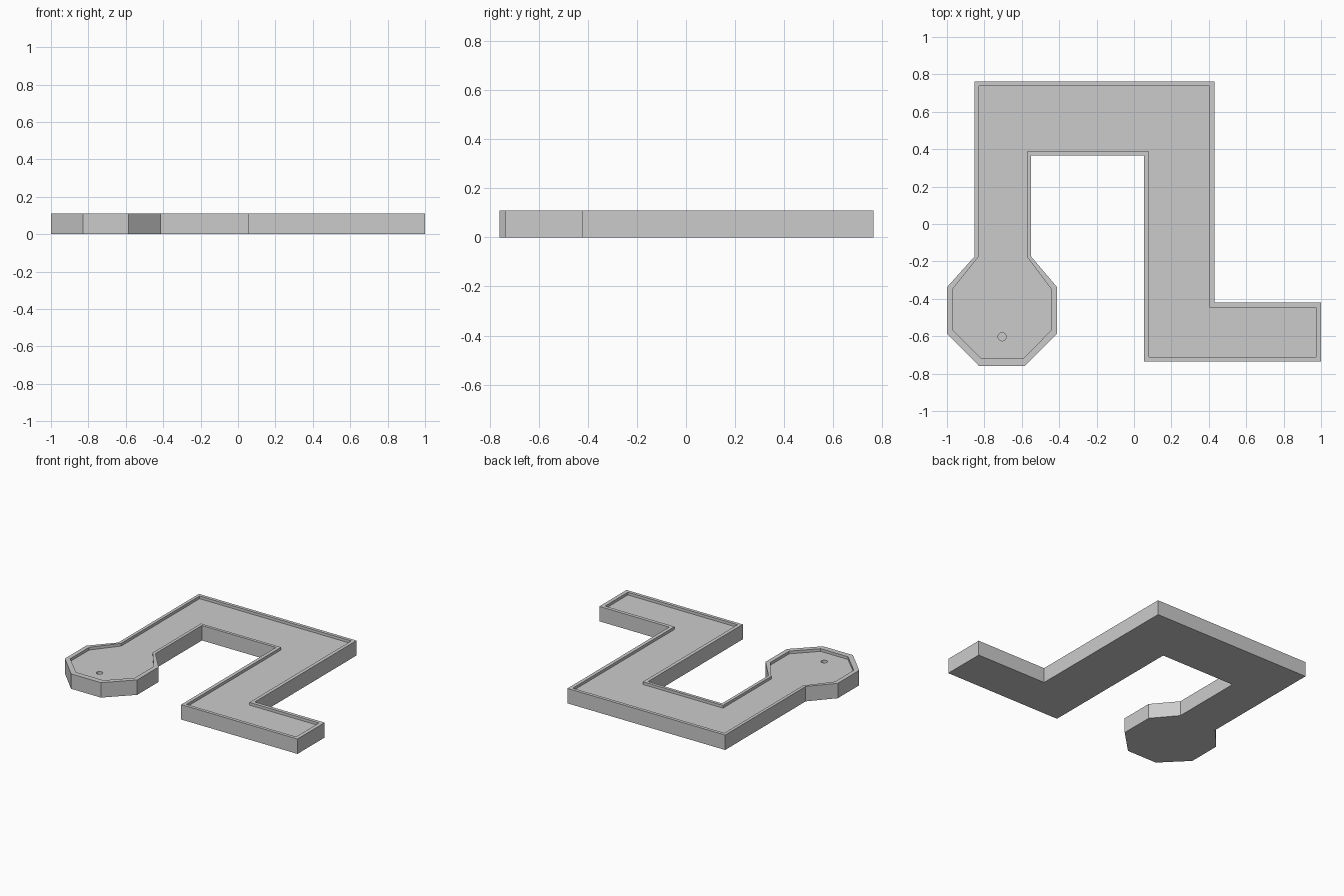
import bpy, bmesh

if "Cube" in bpy.data.objects:
    bpy.data.objects.remove(bpy.data.objects["Cube"])

HEIGHT, FLOOR, HOLE_BOTTOM = 0.11, 0.09, 0.045

# Outer edge of the curb and its inner edge, matched corner for corner
outer = [(-.853, .763), (.431, .763), (.431, -.42), (1, -.42), (1, -.736), (.053, -.736),
         (.053, .366), (-.55, .366), (-.55, -.174), (-.411, -.338), (-.411, -.586),
         (-.585, -.76), (-.828, -.76), (-1, -.586), (-1, -.338), (-.853, -.174)]
inner = [(-.83, .739), (.405, .739), (.405, -.446), (.972, -.446), (.972, -.712), (.079, -.712),
         (.079, .388), (-.573, .388), (-.573, -.174), (-.443, -.348), (-.443, -.568),
         (-.593, -.72), (-.815, -.72), (-.969, -.568), (-.969, -.348), (-.83, -.174)]

# Course: solid winding tray with a raised curb around a sunken floor
bm = bmesh.new()
rings = [[bm.verts.new((x, y, z)) for x, y in pts]
         for pts, z in ((outer, 0), (outer, HEIGHT), (inner, HEIGHT), (inner, FLOOR))]
for a, b in zip(rings, rings[1:]):
    for i in range(len(a)):
        j = (i + 1) % len(a)
        bm.faces.new((a[i], a[j], b[j], b[i]))
bm.faces.new(rings[0])
bm.faces.new(rings[-1])
bmesh.ops.recalc_face_normals(bm, faces=bm.faces)
mesh = bpy.data.meshes.new("course")
bm.to_mesh(mesh)
bm.free()
course = bpy.data.objects.new("course", mesh)
bpy.context.collection.objects.link(course)

# Cup: small blind hole cut in the floor of the octagonal end
depth = 0.2
bpy.ops.mesh.primitive_cylinder_add(vertices=16, radius=0.022, depth=depth,
                                    location=(-.705, -.603, HOLE_BOTTOM + depth / 2))
cutter = bpy.context.object
cutter.name = "cup_cutter"
cutter.hide_render = True
cutter.display_type = 'WIRE'
cut = course.modifiers.new("cup", 'BOOLEAN')
cut.operation = 'DIFFERENCE'
cut.solver = 'EXACT'
cut.object = cutter
